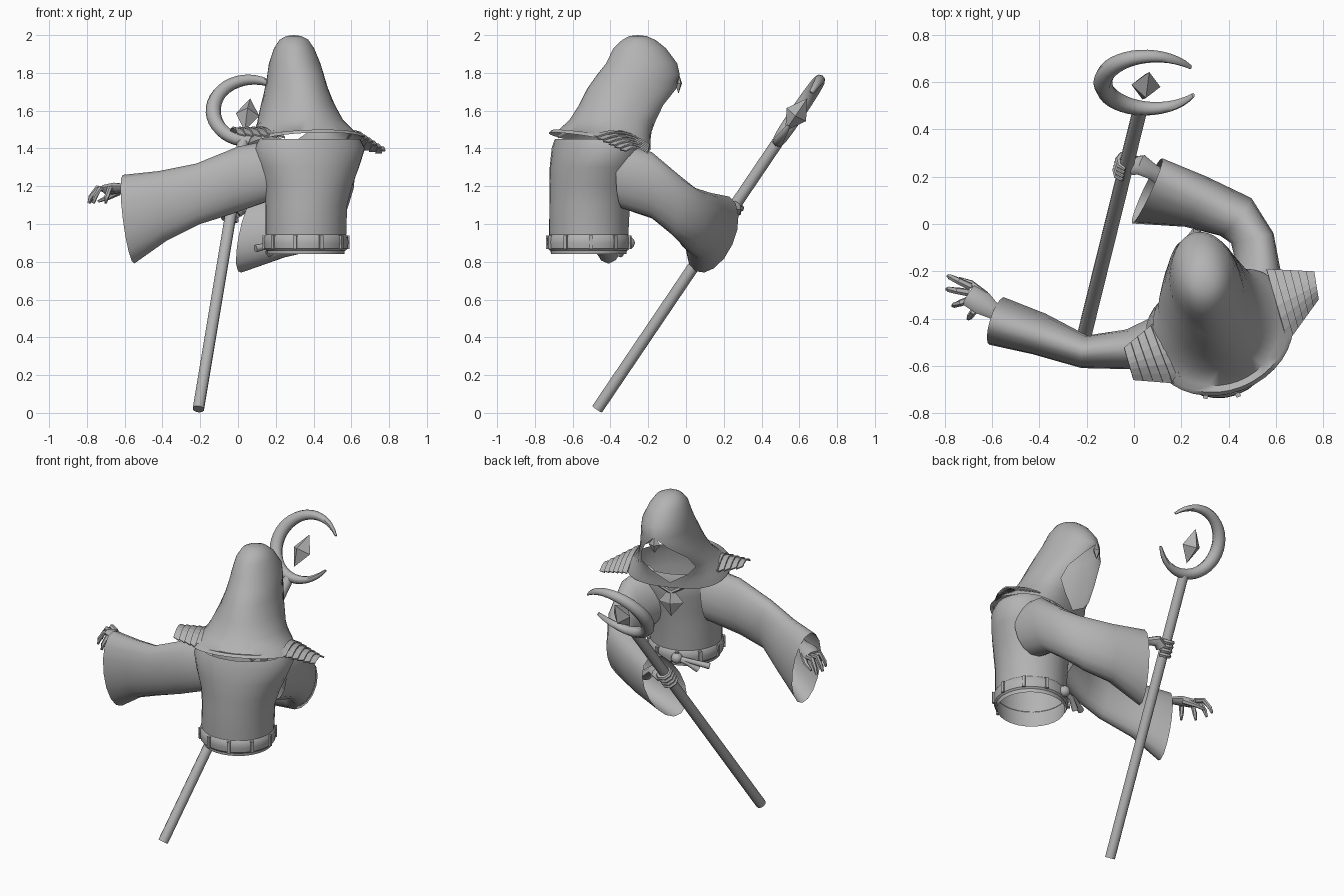
import bpy, bmesh
from math import sin, cos, pi, radians, copysign
from mathutils import Vector as V, Matrix

if "Cube" in bpy.data.objects:
    bpy.data.objects.remove(bpy.data.objects["Cube"])

grey = bpy.data.materials.new("plain_grey")
grey.use_nodes = True
grey.diffuse_color = (0.45, 0.45, 0.45, 1)
grey.node_tree.nodes["Principled BSDF"].inputs["Base Color"].default_value = (0.45, 0.45, 0.45, 1)

UP = V((0, 0, 1))
TURN = radians(21)                       # the way the body faces
RIGHT = V((cos(TURN), sin(TURN), 0))
FRONT = V((-sin(TURN), cos(TURN), 0))
WAIST = V((0.36, -0.515, 0))


def finish(name, bm, smooth=True, angle=50):
    bmesh.ops.remove_doubles(bm, verts=bm.verts, dist=0.0005)
    bmesh.ops.recalc_face_normals(bm, faces=bm.faces)
    mesh = bpy.data.meshes.new(name)
    bm.to_mesh(mesh)
    bm.free()
    mesh.materials.append(grey)
    ob = bpy.data.objects.new(name, mesh)
    bpy.context.collection.objects.link(ob)
    if smooth:
        bpy.ops.object.select_all(action='DESELECT')
        ob.select_set(True)
        bpy.context.view_layer.objects.active = ob
        bpy.ops.object.shade_smooth_by_angle(angle=radians(angle))
    return ob


def skin(bm, rings, closed=True, caps=False):
    rows = [[bm.verts.new(p) for p in r] for r in rings]
    n = len(rows[0])
    for a, b in zip(rows, rows[1:]):
        for i in range(n if closed else n - 1):
            j = (i + 1) % n
            bm.faces.new((a[i], a[j], b[j], b[i]))
    if caps:
        bm.faces.new(rows[0])
        bm.faces.new(rows[-1])


def oval(c, u, v, n):
    return [c + u * cos(2 * pi * i / n) + v * sin(2 * pi * i / n) for i in range(n)]


def tangents(pts):
    last = len(pts) - 1
    return [(pts[min(i + 1, last)] - pts[max(i - 1, 0)]).normalized() for i in range(last + 1)]


def tube(bm, pts, radii, n=8, side=V((0.13, 0.21, 0.97)), flat=1.0):
    pts = [V(p) for p in pts]
    rings = []
    for p, t, r in zip(pts, tangents(pts), radii):
        u = t.cross(side).normalized()
        rings.append(oval(p, u * r, t.cross(u) * r * flat, n))
    skin(bm, rings, caps=True)


def sleeve(name, sections):
    mids = [(V(a) + V(b)) / 2 for a, b, w in sections]
    rings = []
    for (a, b, w), c, t in zip(sections, mids, tangents(mids)):
        v = (V(a) - V(b)) / 2
        rings.append(oval(c, t.cross(v).normalized() * w, v, 16))
    bm = bmesh.new()
    skin(bm, rings)
    return finish(name, bm)


def gem(name, pos, x, y, z, size):
    bm = bmesh.new()
    bmesh.ops.create_uvsphere(bm, u_segments=4, v_segments=2, radius=1)
    m = Matrix((x, y, z)).transposed().to_4x4()
    bm.transform(Matrix.Translation(pos) @ m @ Matrix.Diagonal((*size, 1)))
    return finish(name, bm, False)


# Robe body, open at the hem and neck
bm = bmesh.new()
skin(bm, [oval(V((x, y, z)), RIGHT * rx, FRONT * ry, 28) for z, x, y, rx, ry in (
    (0.84, .36, -.515, .205, .2), (0.95, .36, -.515, .215, .21), (1.1, .362, -.51, .217, .213),
    (1.2, .37, -.5, .237, .22), (1.3, .375, -.49, .272, .225), (1.4, .38, -.475, .302, .225),
    (1.45, .38, -.475, .275, .21))])
finish("robe_body", bm)

# Hood and mantle: rings with a gap in front for the face, squarer towards the front corners
bm = bmesh.new()
rings = []
for z, x, y, rx, ry, turn, gap, tilt, square in (
        (2.0, .295, -.255, 0, 0, 5, 0, 0, 1), (1.995, .295, -.255, .04, .045, 5, 0, 0, 1),
        (1.975, .296, -.25, .077, .088, 5, 0, 0, 1),
        (1.93, .297, -.245, .106, .14, 5, 0, 0, 1), (1.85, .3, -.235, .135, .19, 8, 0, 0, 1),
        (1.79, .305, -.252, .146, .222, 12, 0, 0, 1), (1.72, .31, -.28, .16, .245, 14, 27, 0, .95),
        (1.63, .32, -.33, .188, .24, 17, 46, 0, .85), (1.55, .335, -.385, .22, .235, 20, 44, 0, .8),
        (1.49, .355, -.44, .265, .24, 21, 18, 0, .75), (1.46, .365, -.46, .295, .245, 21, 0, .04, .7),
        (1.435, .37, -.468, .31, .25, 21, 0, .05, .7)):
    t, ring = radians(turn), []
    for i in range(37):
        a = radians(gap + (360 - 2 * gap) * i / 36)
        s, c = sin(a), cos(a)
        power = square if c > 0 else 1
        px, py = copysign(abs(s) ** power, s) * rx, copysign(abs(c) ** power, c) * ry
        ring.append(V((x + px * cos(t) - py * sin(t), y + px * sin(t) + py * cos(t), z - tilt * c)))
    rings.append(ring)
skin(bm, rings, closed=False)
finish("hood", bm)
gem("hood_gem", V((.255, -.04, 1.745)), RIGHT, FRONT, UP, (.035, .02, .055))

# Ribbed shoulder pads
for name, a, b, c, d in (
        ("left_arm_pad", (.13, -.38, 1.46), (.25, -.68, 1.46), (-.04, -.52, 1.49), (0, -.66, 1.47)),
        ("right_arm_pad", (.56, -.19, 1.42), (.65, -.5, 1.47), (.76, -.2, 1.37), (.78, -.32, 1.38))):
    a, b, c, d = V(a), V(b), V(c), V(d)
    bm = bmesh.new()
    for k in range(6):
        rows = []
        for f, lift in ((k / 6, 0), ((k + 1.05) / 6, 0.01)):
            l, r = a.lerp(c, f), b.lerp(d, f)
            rows.append([l.lerp(r, i / 6) + UP * (lift + sin(pi * i / 6) * (.05 - .025 * f)) for i in range(7)])
        skin(bm, rows, closed=False)
    finish(name, bm, False).modifiers.new("plate", 'SOLIDIFY').thickness = 0.008

# Wide sleeves: top point, bottom point, half width
sleeve("left_sleeve", [
    ((.2, -.49, 1.45), (.16, -.47, 1.12), .125),
    ((0, -.53, 1.41), (-.04, -.53, 1.05), .085),
    ((-.22, -.54, 1.32), (-.2, -.54, 1.0), .07), ((-.42, -.47, 1.28), (-.38, -.46, .91), .09),
    ((-.61, -.41, 1.26), (-.55, -.41, .79), .105)])
sleeve("right_sleeve", [
    ((.51, -.34, 1.43), (.46, -.33, 1.08), .125),
    ((.56, -.18, 1.38), (.49, -.18, 1.03), .09), ((.54, -.05, 1.27), (.46, -.07, .94), .085),
    ((.46, .05, 1.19), (.4, .01, .86), .1),
    ((.29, .13, 1.165), (.23, .06, .82), .11), ((.11, .23, 1.145), (0, .05, .75), .125)])

# Staff
foot = V((-.21, -.47, .02))
axis = V((.167, .676, 1)).normalized()
across = (V((1, 0, 0)) - axis * axis.x).normalized()
normal = axis.cross(across)
tip = foot + axis * 1.72
bm = bmesh.new()
tube(bm, [foot, tip], [.031, .031], 10, across)
finish("staff_shaft", bm)

# Crescent head, tapering to both tips
heart = tip + axis * 0.205
bm = bmesh.new()
rings = []
for i in range(33):
    f = i / 32
    a = radians(40 + 302 * f)
    out = across * cos(a) + axis * sin(a)
    w = .006 + .034 * sin(pi * f) ** .8
    rings.append(oval(heart + out * (.225 - w), out * w, normal * (w * .85 + .006), 8))
skin(bm, rings, caps=True)
finish("staff_crescent", bm)
gem("staff_gem", heart - axis * .025, across, normal, axis, (.062, .062, .105))

# Open hand
bm = bmesh.new()
tube(bm, [(-.48, -.43, 1.17), (-.59, -.37, 1.19), (-.64, -.335, 1.19), (-.7, -.3, 1.18)],
     [.045, .035, .052, .048], flat=.55)
for base, end in (((-.69, -.265), (-.785, -.22)), ((-.7, -.29), (-.79, -.275)),
                  ((-.695, -.32), (-.765, -.345)), ((-.66, -.345), (-.7, -.4))):
    p, q = V((*base, 1.18)), V((*end, 1.11))
    tube(bm, [p, p.lerp(q, .5) + UP * .045, p.lerp(q, .88) + UP * .025, q],
         [.016, .015, .013, .008], 6)
tube(bm, [(-.63, -.3, 1.17), (-.69, -.25, 1.14), (-.74, -.23, 1.12)], [.018, .014, .007], 6)
finish("open_hand", bm)

# Gripping hand, fingers wrapped round the shaft
grip = foot + axis * ((1.07 - foot.z) / axis.z)
bm = bmesh.new()
tube(bm, [(.17, .16, 1.0), (.08, .22, 1.08), (.03, .25, 1.09), grip + across * .03 + normal * .01],
     [.045, .034, .045, .04], flat=.75)
for k in range(4):
    c = grip + axis * (k - 1.5) * .027
    arc = [c + (across * cos(a) + normal * sin(a)) * .04 for a in (.5 + s * .8 for s in range(6))]
    tube(bm, arc, [.015, .015, .015, .014, .012, .008], 6, axis)
finish("gripping_hand", bm)

# Belt, loops, knot and hanging tails
bm = bmesh.new()
skin(bm, [oval(WAIST + UP * z, RIGHT * r, FRONT * (r - .005), 28) for z, r in (
    (.86, .212), (.87, .222), (.9, .226), (.93, .224), (.945, .213))])
finish("belt", bm, angle=35)
bm = bmesh.new()
for i in range(10):
    a = 2 * pi * (i + .5) / 10
    out = RIGHT * cos(a) + FRONT * sin(a)
    m = Matrix((out, UP.cross(out), UP)).transposed().to_4x4()
    bmesh.ops.create_cube(bm, size=1, matrix=Matrix.Translation(WAIST + out * .222 + UP * .903) @ m
                          @ Matrix.Diagonal((.018, .02, .07, 1)))
finish("belt_loops", bm, False)
knot = WAIST + FRONT * .225 + UP * .9
bm = bmesh.new()
bmesh.ops.create_icosphere(bm, subdivisions=2, radius=.035, matrix=Matrix.Translation(knot))
for reach, drop in ((.2, .03), (.13, .06)):
    tube(bm, [knot, knot - RIGHT * reach * .5 + FRONT * .01 - UP * drop * .3, knot - RIGHT * reach - UP * drop],
         [.016, .015, .02])
finish("belt_knot", bm)

# Amulet on a chain
chest = V((.375, -.48, 1.28)) + FRONT * .23
gem("amulet", chest, RIGHT, FRONT, UP, (.075, .03, .095))
bm = bmesh.new()
for s in (-1, 1):
    tube(bm, [chest + UP * .06, chest + RIGHT * s * .07 + UP * .1, chest + RIGHT * s * .15 + UP * .15 - FRONT * .03],
         [.012, .012, .012], 6)
finish("amulet_chain", bm)
